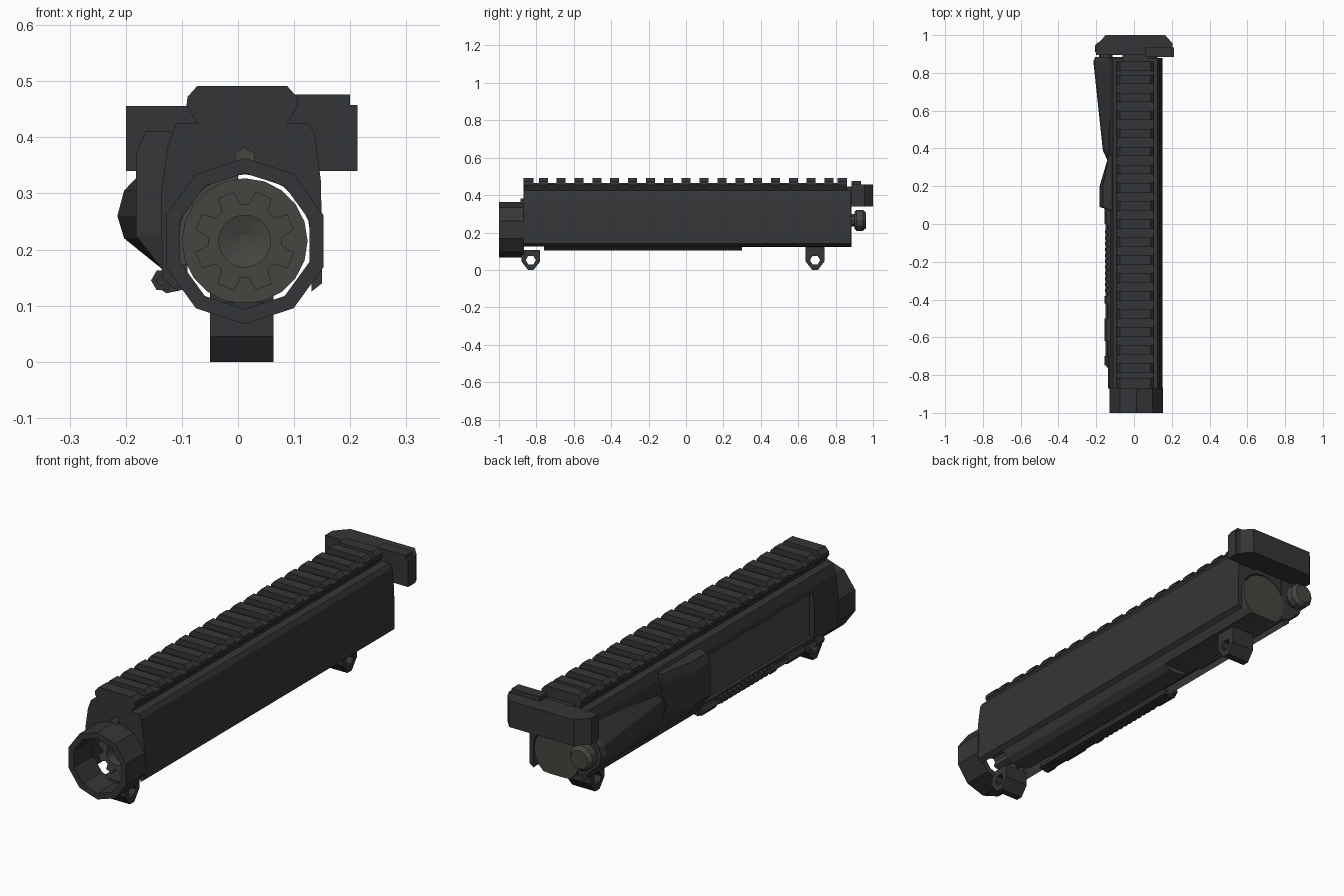
import bpy, bmesh
from math import sin, cos, pi

if "Cube" in bpy.data.objects:
    bpy.data.objects.remove(bpy.data.objects["Cube"])

def material(name, c):
    m = bpy.data.materials.new(name)
    m.diffuse_color = (*c, 1)
    m.use_nodes = True
    m.node_tree.nodes["Principled BSDF"].inputs["Base Color"].default_value = m.diffuse_color
    return m

DARK = material("dark_metal", (0.034, 0.036, 0.039))
STEEL = material("worn_steel", (0.062, 0.059, 0.053))

def loft(name, loops, mat=DARK, closed=False):
    """Bridge equal-length vertex loops; cap both ends unless closed."""
    bm = bmesh.new()
    rows = [[bm.verts.new(p) for p in loop] for loop in loops]
    n = len(rows[0])
    pairs = list(zip(rows, rows[1:])) + ([(rows[-1], rows[0])] if closed else [])
    for a, b in pairs:
        for i in range(n):
            j = (i + 1) % n
            bm.faces.new((a[i], a[j], b[j], b[i]))
    if not closed:
        bm.faces.new(rows[0])
        bm.faces.new(rows[-1][::-1])
    bmesh.ops.recalc_face_normals(bm, faces=bm.faces)
    me = bpy.data.meshes.new(name)
    bm.to_mesh(me)
    bm.free()
    me.materials.append(mat)
    ob = bpy.data.objects.new(name, me)
    bpy.context.collection.objects.link(ob)
    return ob

def at(pts, axis, v):
    """Place 2D points on the plane axis = v."""
    k = "xyz".index(axis)
    return [(*p[:k], v, *p[k:]) for p in pts]

def prism(name, pts, axis, a, b, mat=DARK):
    return loft(name, [at(pts, axis, a), at(pts, axis, b)], mat)

def box(name, x0, x1, y0, y1, z0, z1, mat=DARK):
    return prism(name, [(x0, y0), (x1, y0), (x1, y1), (x0, y1)], 'z', z0, z1, mat)

def ngon(cx, cz, r, n, turn=0.0):
    return [(cx + r * cos(2 * pi * i / n + turn), cz + r * sin(2 * pi * i / n + turn)) for i in range(n)]

CX, CZ = 0.012, 0.215

# Main housing: arched channel open underneath
arch = [(CX + 0.119 * cos(a * pi / 10), CZ + 0.119 * sin(a * pi / 10)) for a in range(11)]
outer = [(-0.107, 0.125), (-0.135, 0.15), (-0.137, 0.30), (-0.125, 0.385), (-0.11, 0.425),
         (0.125, 0.425), (0.137, 0.405), (0.148, 0.32), (0.15, 0.14), (0.131, 0.125)]
body = prism("receiver_body", outer + arch, 'y', -0.87, 0.88)

# Side port opening
cutter = box("port_cutter", -0.2, -0.06, -0.70, 0.07, 0.17, 0.365)
cutter.hide_render = True
cutter.hide_viewport = True
cutter.display_type = 'WIRE'
mod = body.modifiers.new("port", 'BOOLEAN')
mod.object = cutter
mod.operation = 'DIFFERENCE'
mod.solver = 'EXACT'

# Front collar
o, i = ngon(CX, CZ, 0.148, 10, pi / 10), ngon(CX, CZ, 0.121, 10, pi / 10)
loft("front_collar", [at(o, 'y', -1), at(o, 'y', -0.865), at(i, 'y', -0.865), at(i, 'y', -1)], closed=True)

# Sliding carrier: full round in front, flattened below at the rear
round_ = ngon(CX, CZ, 0.112, 20)
prism("carrier_front", round_, 'y', -0.76, 0.30, STEEL)
prism("carrier_rear", [(x, max(z, 0.122)) for x, z in round_], 'y', 0.30, 0.885, STEEL)
box("carrier_side_panel", -0.122, 0.0, -0.69, 0.06, 0.172, 0.362, STEEL)
prism("carrier_key", ngon(CX, 0.362, 0.02, 6, pi / 6), 'y', -0.885, -0.4, STEEL)

# Toothed head with a recessed face
teeth = []
for k in range(8):
    for d, r in ((-0.28, 0.066), (-0.17, 0.09), (0.17, 0.09), (0.28, 0.066)):
        a = 2 * pi * k / 8 + d + pi / 8
        teeth.append((CX + r * cos(a), CZ + r * sin(a)))
recess = ngon(CX, CZ, 0.046, 32, pi / 8 - 0.28)
tip = ngon(CX, CZ, 0.012, 32, pi / 8 - 0.28)
loft("toothed_head", [at(teeth, 'y', -0.75), at(teeth, 'y', -0.87), at(recess, 'y', -0.87),
                      at(recess, 'y', -0.83), at(tip, 'y', -0.82)], STEEL)

# Top rail: base strip and cross teeth
rail_base = [(-0.07, 0.42), (0.085, 0.42), (0.107, 0.458), (0.105, 0.466), (-0.09, 0.466), (-0.092, 0.458)]
prism("rail_base", rail_base, 'y', -0.87, 0.86)
tooth = [(-0.092, 0.455), (0.107, 0.455), (0.105, 0.472), (0.088, 0.491), (-0.073, 0.491), (-0.09, 0.472)]
prism("rail_tooth_front", tooth, 'y', -0.87, -0.815)
for k in range(17):
    y = -0.763 + k * 0.0955
    prism("rail_tooth", tooth, 'y', y - 0.024, y + 0.024)
prism("rail_tooth_rear", tooth, 'y', 0.81, 0.86)

# Pull handle at the rear with side latch
handle = [(-0.2, 0.895), (-0.2, 0.945), (-0.15, 1.0), (0.165, 1.0), (0.205, 0.955), (0.205, 0.895)]
prism("pull_handle", handle, 'z', 0.34, 0.456)
box("handle_latch", 0.06, 0.213, 0.885, 0.935, 0.34, 0.458)
box("latch_ridge", 0.06, 0.2, 0.885, 0.935, 0.45, 0.476)
box("handle_shaft", -0.06, 0.08, 0.80, 0.92, 0.36, 0.445)

# Case deflector wedge
wedge = [(-0.1, 0.37), (-0.135, 0.36), (-0.182, 0.20), (-0.182, 0.09), (-0.13, 0.075), (-0.1, 0.075)]
low = [(max(x, -0.135), y) for x, y in wedge]
loft("deflector", [at(low, 'z', 0.165), at(wedge, 'z', 0.225), at(wedge, 'z', 0.37),
                   at([(max(x, -0.165), y) for x, y in wedge], 'z', 0.41)])

# Side plunger housing, tapering forward, and its knob
def housing(x):
    return [(-0.09, 0.15), (-0.135, 0.165), (x + 0.012, 0.22), (x, 0.26),
            (x + 0.012, 0.305), (x + 0.05, 0.345), (-0.09, 0.40)]
loft("plunger_housing", [at(housing(-0.138), 'y', 0.33), at(housing(-0.165), 'y', 0.39),
                         at(housing(-0.215), 'y', 0.86), at(housing(-0.205), 'y', 0.885)])
prism("plunger_stem", ngon(-0.15, 0.265, 0.035, 10), 'y', 0.87, 0.92, STEEL)
loft("plunger_knob", [at(ngon(-0.15, 0.265, r, 12), 'y', y) for r, y in
                      ((0.045, 0.9), (0.056, 0.912), (0.056, 0.945), (0.042, 0.962))], STEEL)

# Port cover hinge: rod, spring coils, folded flap
HX, HZ = -0.135, 0.145
prism("hinge_rod", ngon(HX, HZ, 0.011, 6), 'y', -0.76, 0.12)
for k in range(11):
    y = -0.36 + k * 0.031
    prism("spring_coil", ngon(HX, HZ, 0.018, 8), 'y', y, y + 0.016)
for y0, y1 in ((-0.75, -0.70), (-0.62, -0.50), (-0.42, -0.38), (0.0, 0.1)):
    prism("hinge_knuckle", ngon(HX, HZ, 0.02, 6), 'y', y0, y1)
prism("cover_flap", [(-0.152, 0.14), (-0.128, 0.122), (-0.09, 0.13), (-0.09, 0.145), (-0.13, 0.155)], 'y', -0.74, 0.1)

# Mounting lugs with pin holes
for name, y in (("front_lug", -0.83), ("rear_lug", 0.69)):
    o = [(y + 0.05, 0.045), (y + 0.05, 0.126), (y - 0.05, 0.126), (y - 0.05, 0.045), (y - 0.015, 0.0), (y + 0.015, 0.0)]
    if name == "front_lug":
        o = [(a, min(z, 0.106)) for a, z in o]
    h = ngon(y, 0.052, 0.027, 6)
    loft(name, [at(o, 'x', -0.05), at(o, 'x', 0.063), at(h, 'x', 0.063), at(h, 'x', -0.05)], closed=True)
